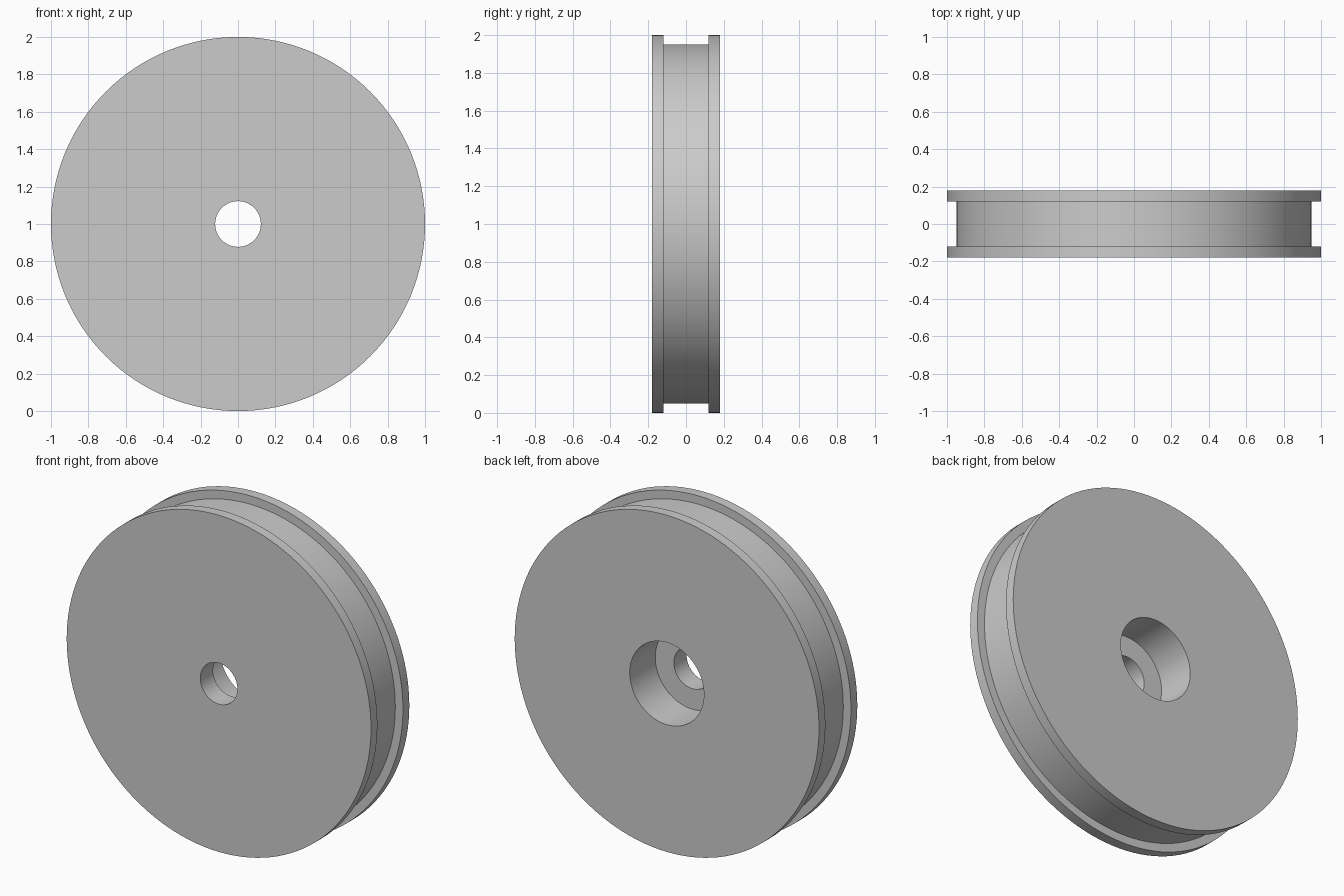
import bpy
import bmesh
import math
from mathutils import Matrix, Vector

SEGMENTS = 128
HALF_WIDTH = 0.18
GROOVE_HALF = 0.12
RIM_RADIUS = 1.0
GROOVE_RADIUS = 0.95
BORE_RADIUS = 0.122
RECESS_RADIUS = 0.244
RECESS_FLOOR = -0.06

default = bpy.data.objects.get("Cube")
if default:
    bpy.data.objects.remove(default, do_unlink=True)

# Plain grey finish
grey = bpy.data.materials.new("grey")
grey.use_nodes = True
colour = (0.6, 0.6, 0.6, 1.0)
grey.diffuse_color = colour
grey.node_tree.nodes["Principled BSDF"].inputs["Base Color"].default_value = colour

# Closed section (radius, y): front face, grooved rim, back face, stepped bore
section = [
    (BORE_RADIUS, -HALF_WIDTH),
    (RIM_RADIUS, -HALF_WIDTH),
    (RIM_RADIUS, -GROOVE_HALF),
    (GROOVE_RADIUS, -GROOVE_HALF),
    (GROOVE_RADIUS, GROOVE_HALF),
    (RIM_RADIUS, GROOVE_HALF),
    (RIM_RADIUS, HALF_WIDTH),
    (RECESS_RADIUS, HALF_WIDTH),
    (RECESS_RADIUS, RECESS_FLOOR),
    (BORE_RADIUS, RECESS_FLOOR),
]

# Spin the section around the y axis
bm = bmesh.new()
verts = [bm.verts.new((r, y, 0)) for r, y in section]
edges = [bm.edges.new((a, b)) for a, b in zip(verts, verts[1:] + verts[:1])]
bmesh.ops.spin(bm, geom=verts + edges, cent=(0, 0, 0), axis=(0, 1, 0),
               angle=math.tau, steps=SEGMENTS, use_merge=True)
bmesh.ops.remove_doubles(bm, verts=bm.verts, dist=0.0001)
bmesh.ops.recalc_face_normals(bm, faces=bm.faces)
bmesh.ops.transform(bm, matrix=Matrix.Translation(Vector((0, 0, RIM_RADIUS))),
                    verts=bm.verts)
mesh = bpy.data.meshes.new("grooved_wheel")
bm.to_mesh(mesh)
bm.free()
mesh.materials.append(grey)

wheel = bpy.data.objects.new("grooved_wheel", mesh)
bpy.context.collection.objects.link(wheel)
bpy.ops.object.select_all(action="DESELECT")
wheel.select_set(True)
bpy.context.view_layer.objects.active = wheel
bpy.ops.object.shade_smooth_by_angle(angle=math.radians(30))
